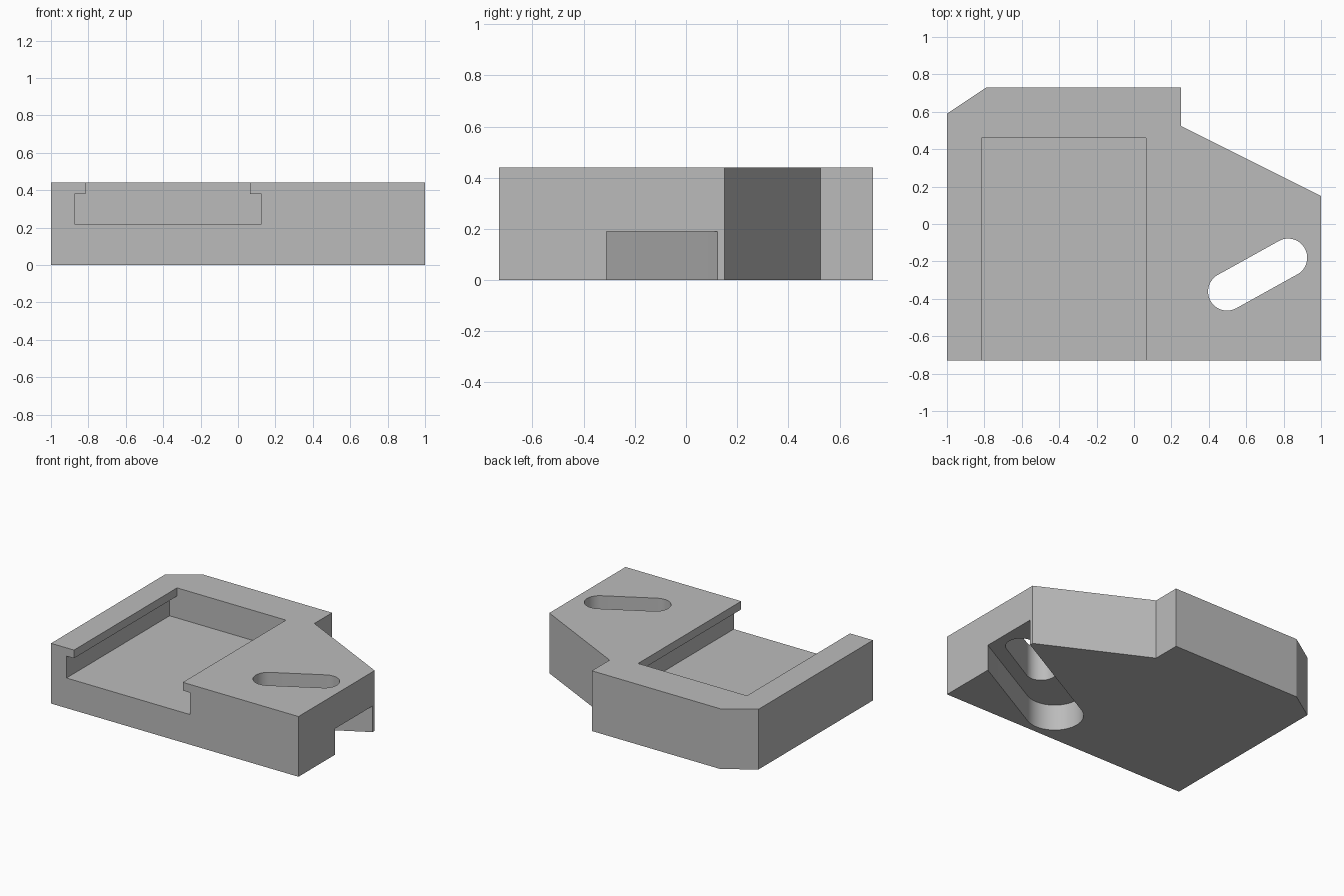
import bpy, bmesh, math
from mathutils import Vector, Matrix

cube = bpy.data.objects.get("Cube")
if cube:
    bpy.data.objects.remove(cube, do_unlink=True)

HEIGHT = 0.44
FRONT = -0.73

grey = bpy.data.materials.new("plain grey")
grey.use_nodes = True
colour = (0.5, 0.5, 0.5, 1)
grey.diffuse_color = colour
grey.node_tree.nodes["Principled BSDF"].inputs["Base Color"].default_value = colour


def prism(name, outline, low, high, turn=None):
    """Extrude a flat outline from low to high, optionally turned."""
    bm = bmesh.new()
    face = bm.faces.new([bm.verts.new((x, y, low)) for x, y in outline])
    moved = bmesh.ops.extrude_face_region(bm, geom=[face])["geom"]
    bmesh.ops.translate(bm, vec=(0, 0, high - low),
                        verts=[v for v in moved if isinstance(v, bmesh.types.BMVert)])
    if turn:
        bmesh.ops.transform(bm, matrix=turn, verts=bm.verts)
    bmesh.ops.recalc_face_normals(bm, faces=bm.faces)
    mesh = bpy.data.meshes.new(name)
    bm.to_mesh(mesh)
    bm.free()
    mesh.materials.append(grey)
    ob = bpy.data.objects.new(name, mesh)
    bpy.context.collection.objects.link(ob)
    return ob


def slot(start, end, radius, steps=24):
    """Outline of a slot with two round ends."""
    a, b = Vector(start), Vector(end)
    heading = math.atan2(b.y - a.y, b.x - a.x)
    points = []
    for centre, first in ((b, heading - math.pi / 2), (a, heading + math.pi / 2)):
        for i in range(steps + 1):
            t = first + math.pi * i / steps
            points.append((centre.x + radius * math.cos(t), centre.y + radius * math.sin(t)))
    return points


# Main block with a chamfered corner and a sloping shoulder
body = prism("bracket_body",
             [(-1, FRONT), (1, FRONT), (1, 0.15), (0.25, 0.525),
              (0.25, 0.73), (-0.79, 0.73), (-1, 0.59)], 0, HEIGHT)

# Undercut pocket: a T-slot section swept from the front to the back wall
section = [(-0.875, 0.22), (0.125, 0.22), (0.125, 0.38), (0.065, 0.38),
           (0.065, 0.6), (-0.815, 0.6), (-0.815, 0.38), (-0.875, 0.38)]
pocket = prism("pocket_cutter", section, -0.46, 0.9, Matrix.Rotation(math.pi / 2, 4, "X"))

# Through slot, and the wider channel below it that opens on the left side
through = prism("slot_cutter", slot((0.498, -0.361), (0.824, -0.18), 0.102), -0.2, 0.7)
channel = prism("channel_cutter", slot((0.275, -0.488), (1.4, 0.124), 0.191), -0.2, 0.19)

bpy.ops.object.select_all(action="DESELECT")
bpy.context.view_layer.objects.active = body
body.select_set(True)
for cutter in (pocket, channel, through):
    cutter.hide_render = True
    mod = body.modifiers.new(cutter.name, "BOOLEAN")
    mod.operation = "DIFFERENCE"
    mod.solver = "EXACT"
    mod.object = cutter
    bpy.ops.object.modifier_apply(modifier=mod.name)
    bpy.data.objects.remove(cutter, do_unlink=True)

# Smooth round slot walls, sharp edges elsewhere
bpy.ops.object.shade_smooth_by_angle(angle=math.radians(25))
